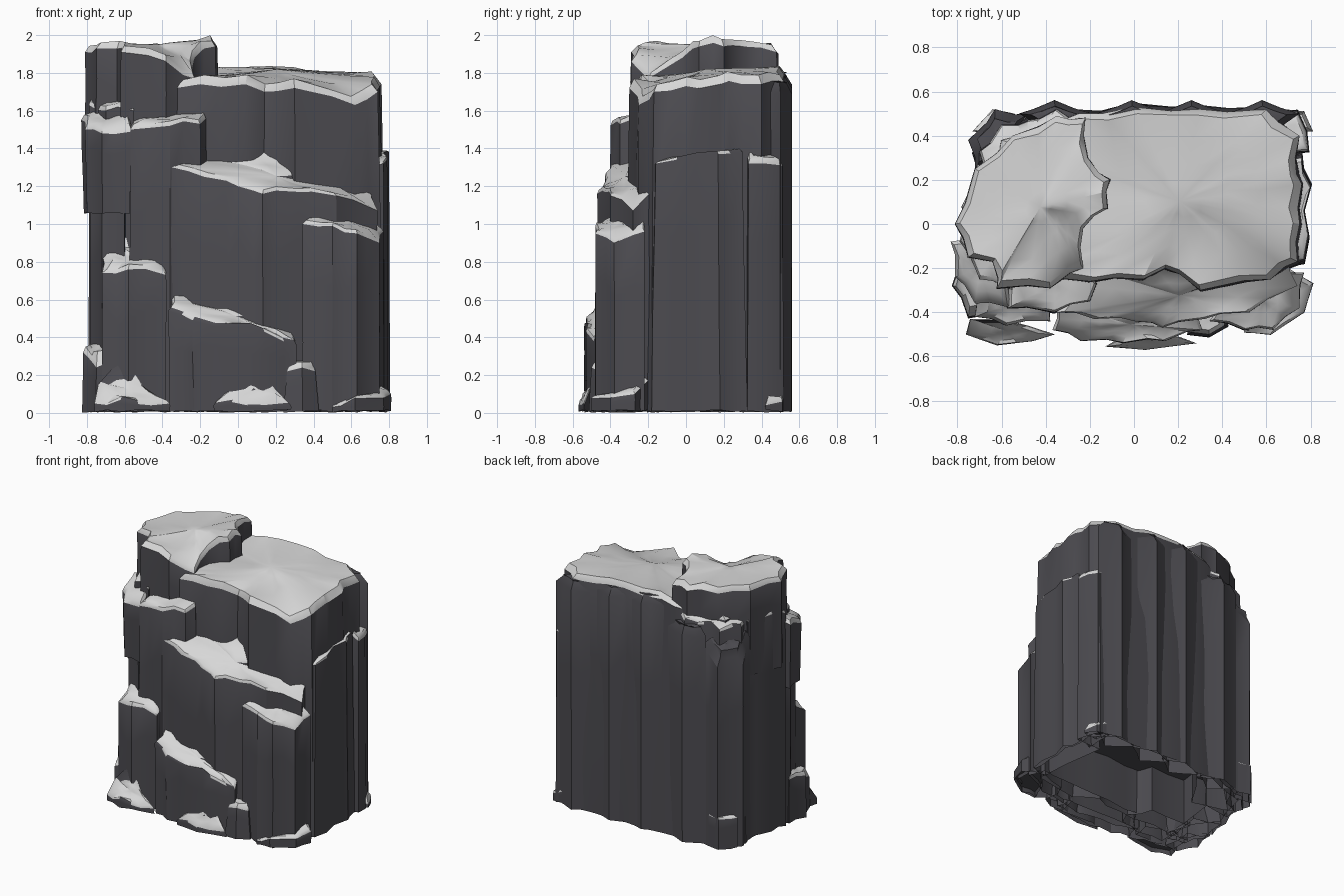
import bpy, bmesh, math, random
from mathutils import Vector

random.seed(4)


def material(name, c):
    m = bpy.data.materials.new(name)
    m.diffuse_color = (*c, 1)
    return m


STONE = material("dark stone", (0.072, 0.07, 0.08))
SNOW = material("pale top", (0.68, 0.68, 0.68))


def j(a):
    return random.uniform(-a, a)


def rock(name, pts, z0=0.01, rise=0.03, inset=0.12, flare=1.0, recess=0.2, crease=0.012, rough=0.02,
         pale=True, mid_z=None):
    """Column: pts are (x, y, rim height); jagged rim, pale crown, hollow foot."""
    cx = sum(p[0] for p in pts) / len(pts)
    cy = sum(p[1] for p in pts) / len(pts)
    cz = sum(p[2] for p in pts) / len(pts)
    if sum(a[0] * b[1] - b[0] * a[1] for a, b in zip(pts, pts[1:] + pts[:1])) < 0:
        pts = pts[::-1]
    # add a creased point in the middle of every long side
    rim = []
    for i, p in enumerate(pts):
        p, q = Vector(p), Vector(pts[(i + 1) % len(pts)])
        rim.append(p)
        e = (q - p).xy
        if e.length > 0.12:
            m = p.lerp(q, 0.5 + j(0.15))
            nrm = Vector((-e.y, e.x)).normalized() * crease
            rim.append(Vector((m.x + nrm.x, m.y + nrm.y, m.z + j(rough))))

    bm = bmesh.new()
    n = len(rim)

    def spread(p, s, z):
        return bm.verts.new((cx + (p.x - cx) * s, cy + (p.y - cy) * s, z))

    depth = min(recess, 0.35 * (cz - z0)) if z0 < 0.1 else 0
    rings = []
    if depth:
        rings.append([spread(p, flare * 0.93, z0 + depth) for p in rim])
    rings.append([spread(p, flare + j(0.01), z0 + j(0.008)) for p in rim])
    for t in (0.35, 0.7):
        rings.append([spread(p, flare + (1 - flare) * t + j(0.018), z0 + (p.z - z0) * (t + j(0.08))) for p in rim])
    rings.append([bm.verts.new(p) for p in rim])
    top = len(rings)
    rings.append([spread(p, 1 - inset * random.uniform(0.7, 1.3), p.z + rise + j(0.006)) for p in rim])
    # crown rings relax towards the middle height
    mz = mid_z if mid_z else cz + rise * 1.2
    for s in (0.66, 0.4, 0.18):
        row = []
        for i in range(n):
            z = sum(rim[(i + d) % n].z for d in (-2, -1, 0, 1, 2)) / 5 + rise
            row.append(spread(rim[i], s, mz + (z - mz) * s ** 0.7))
        rings.append(row)
    crown = []
    for k in range(1, len(rings)):
        for i in range(n):
            a, b = rings[k - 1], rings[k]
            f = bm.faces.new((a[i], a[(i + 1) % n], b[(i + 1) % n], b[i]))
            if k >= top:
                crown.append(f)
    mid = bm.verts.new((cx, cy, mz))
    for i in range(n):
        crown.append(bm.faces.new((rings[-1][i], rings[-1][(i + 1) % n], mid)))
    bm.faces.new(rings[0][::-1])
    bm.normal_update()
    for f in crown:
        if pale and f.normal.z > 0.22:
            f.material_index = 1
    me = bpy.data.meshes.new(name)
    bm.to_mesh(me)
    bm.free()
    me.materials.append(STONE)
    me.materials.append(SNOW)
    ob = bpy.data.objects.new(name, me)
    bpy.context.collection.objects.link(ob)
    bpy.ops.object.select_all(action='DESELECT')
    ob.select_set(True)
    bpy.context.view_layer.objects.active = ob
    bpy.ops.object.shade_smooth_by_angle(angle=math.radians(32))
    return ob


# main plateau
rock("plateau_core", [(-0.5, -0.25, 1.72), (-0.2, -0.26, 1.74), (0.04, -0.25, 1.74), (0.14, -0.2, 1.7),
     (0.3, -0.3, 1.72), (0.62, -0.25, 1.63), (0.74, -0.17, 1.7), (0.75, 0.0, 1.73), (0.76, 0.18, 1.74),
     (0.73, 0.3, 1.74), (0.75, 0.4, 1.74), (0.6, 0.52, 1.75), (0.3, 0.52, 1.79), (0.0, 0.53, 1.79),
     (-0.25, 0.5, 1.76), (-0.6, 0.38, 1.7), (-0.68, 0.1, 1.7)],
     flare=1.04, rise=0.045, inset=0.06, recess=0.35, mid_z=1.82)
# raised left cap
rock("upper_cap", [(-0.81, 0.0, 1.91), (-0.72, 0.25, 1.91), (-0.55, 0.4, 1.9), (-0.35, 0.49, 1.9),
     (-0.22, 0.48, 1.91), (-0.21, 0.3, 1.94), (-0.11, 0.2, 1.94), (-0.12, 0.07, 1.94), (-0.23, -0.02, 1.88),
     (-0.23, -0.2, 1.77), (-0.38, -0.29, 1.86), (-0.62, -0.29, 1.91), (-0.64, -0.17, 1.93), (-0.75, -0.15, 1.93)],
     z0=1.25, rise=0.035, inset=0.08, mid_z=1.95)
# back columns, leaning in towards the top
rock("back_left_column", [(-0.22, 0.46, 1.74), (-0.35, 0.52, 1.68), (-0.48, 0.47, 1.67), (-0.6, 0.45, 1.64),
     (-0.7, 0.33, 1.66), (-0.68, 0.2, 1.68), (-0.4, 0.2, 1.74)], rise=0.02, inset=0.05, flare=1.16)
rock("back_left_corner", [(-0.48, 0.5, 1.52), (-0.63, 0.52, 1.4), (-0.75, 0.38, 1.4), (-0.72, 0.25, 1.55),
     (-0.58, 0.32, 1.62)], rise=0.06, inset=0.3, pale=False)
for i, (x, h) in enumerate([(-0.35, 1.6), (0.0, 1.74), (0.27, 1.72), (0.59, 1.69)]):
    rock(f"back_rib_{i + 1}", [(x - 0.17, 0.5, h), (x - 0.01, 0.56, h), (x + 0.16, 0.5, h), (x, 0.38, h)],
         rise=0.06, inset=0.4, crease=0.004, pale=False)
rock("back_right_column", [(0.66, 0.5, 1.32), (0.74, 0.51, 1.31), (0.78, 0.42, 1.32), (0.79, 0.33, 1.32),
     (0.66, 0.3, 1.38)], rise=0.025, flare=1.08)
# side columns
rock("right_column", [(0.65, -0.2, 1.32), (0.77, -0.16, 1.32), (0.79, -0.05, 1.34), (0.77, 0.06, 1.36),
     (0.8, 0.17, 1.37), (0.76, 0.3, 1.38), (0.6, 0.3, 1.4)], rise=0.015, inset=0.06, flare=1.1)
rock("left_column", [(-0.55, -0.3, 1.6), (-0.7, -0.25, 1.6), (-0.79, -0.08, 1.63), (-0.78, 0.08, 1.68),
     (-0.71, 0.27, 1.68), (-0.5, 0.2, 1.72)], rise=0.02, inset=0.08)
# front upper left blocks
rock("front_left_column", [(-0.57, -0.38, 1.5), (-0.36, -0.4, 1.52), (-0.2, -0.35, 1.53), (-0.17, -0.27, 1.56),
     (-0.25, -0.1, 1.58), (-0.58, -0.1, 1.57)], rise=0.025, inset=0.06, flare=1.05)
rock("left_hanging_block", [(-0.56, -0.38, 1.49), (-0.72, -0.36, 1.48), (-0.81, -0.24, 1.5), (-0.83, -0.08, 1.55),
     (-0.7, -0.04, 1.62), (-0.56, -0.1, 1.62)], z0=1.06, rise=0.03, flare=0.9)
# middle ledge, falling to the right
rock("middle_ledge", [(-0.35, -0.4, 1.3), (-0.18, -0.43, 1.25), (0.0, -0.44, 1.2), (0.13, -0.47, 1.16),
     (0.32, -0.43, 1.17), (0.52, -0.4, 1.15), (0.74, -0.28, 1.07), (0.7, -0.15, 1.2), (0.5, -0.18, 1.28),
     (0.08, -0.18, 1.4), (-0.2, -0.2, 1.34)], rise=0.02, inset=0.06, flare=0.98)
rock("right_ledge", [(0.34, -0.44, 1.0), (0.5, -0.48, 0.99), (0.63, -0.48, 0.95), (0.75, -0.38, 0.9),
     (0.77, -0.22, 0.96), (0.65, -0.2, 1.08), (0.45, -0.26, 1.08)], rise=0.02, inset=0.07)
# lower front steps
rock("left_step", [(-0.72, -0.42, 0.74), (-0.58, -0.46, 0.76), (-0.38, -0.44, 0.73), (-0.36, -0.3, 0.78),
     (-0.57, -0.24, 0.96), (-0.72, -0.27, 0.84)], rise=0.025)
rock("left_wall", [(-0.6, -0.35, 1.1), (-0.72, -0.3, 1.1), (-0.78, -0.15, 1.13), (-0.76, 0.05, 1.15),
     (-0.55, 0.0, 1.2)], rise=0.02, pale=False)
rock("front_step", [(-0.37, -0.48, 0.54), (-0.24, -0.53, 0.49), (-0.05, -0.54, 0.45), (0.14, -0.53, 0.43),
     (0.31, -0.48, 0.36), (0.3, -0.36, 0.44), (0.15, -0.36, 0.56), (-0.35, -0.36, 0.64)], rise=0.02, inset=0.05,
     flare=0.97)
# rubble round the foot
rock("foot_left", [(-0.64, -0.4, 0.29), (-0.75, -0.42, 0.24), (-0.82, -0.28, 0.32), (-0.79, -0.12, 0.34),
     (-0.66, -0.2, 0.38)], rise=0.025, flare=1.06)
rock("foot_left_front", [(-0.76, -0.5, 0.05), (-0.62, -0.55, 0.07), (-0.46, -0.53, 0.04), (-0.36, -0.5, 0.05),
     (-0.48, -0.46, 0.1), (-0.6, -0.43, 0.26), (-0.74, -0.43, 0.15)], rise=0.015, inset=0.08, crease=0)
rock("foot_centre", [(-0.13, -0.555, 0.04), (0.05, -0.57, 0.04), (0.28, -0.54, 0.04), (0.2, -0.51, 0.12),
     (0.07, -0.5, 0.27), (-0.05, -0.51, 0.12)], rise=0.01, inset=0.06, crease=0)
rock("foot_stone", [(0.26, -0.49, 0.22), (0.34, -0.5, 0.24), (0.41, -0.46, 0.22), (0.4, -0.38, 0.28),
     (0.28, -0.38, 0.28)], rise=0.02, flare=1.25)
rock("foot_right", [(0.5, -0.49, 0.03), (0.62, -0.5, 0.08), (0.77, -0.4, 0.08), (0.81, -0.27, 0.1),
     (0.7, -0.2, 0.17), (0.55, -0.35, 0.17)], rise=0.015, crease=0)
rock("foot_back_right", [(0.7, 0.42, 0.06), (0.81, 0.42, 0.04), (0.77, 0.51, 0.06), (0.68, 0.52, 0.1)], rise=0.02,
     crease=0)
rock("foot_back_left", [(-0.54, 0.5, 0.24), (-0.64, 0.52, 0.24), (-0.73, 0.42, 0.24), (-0.58, 0.4, 0.26)],
     rise=0.01, crease=0)
